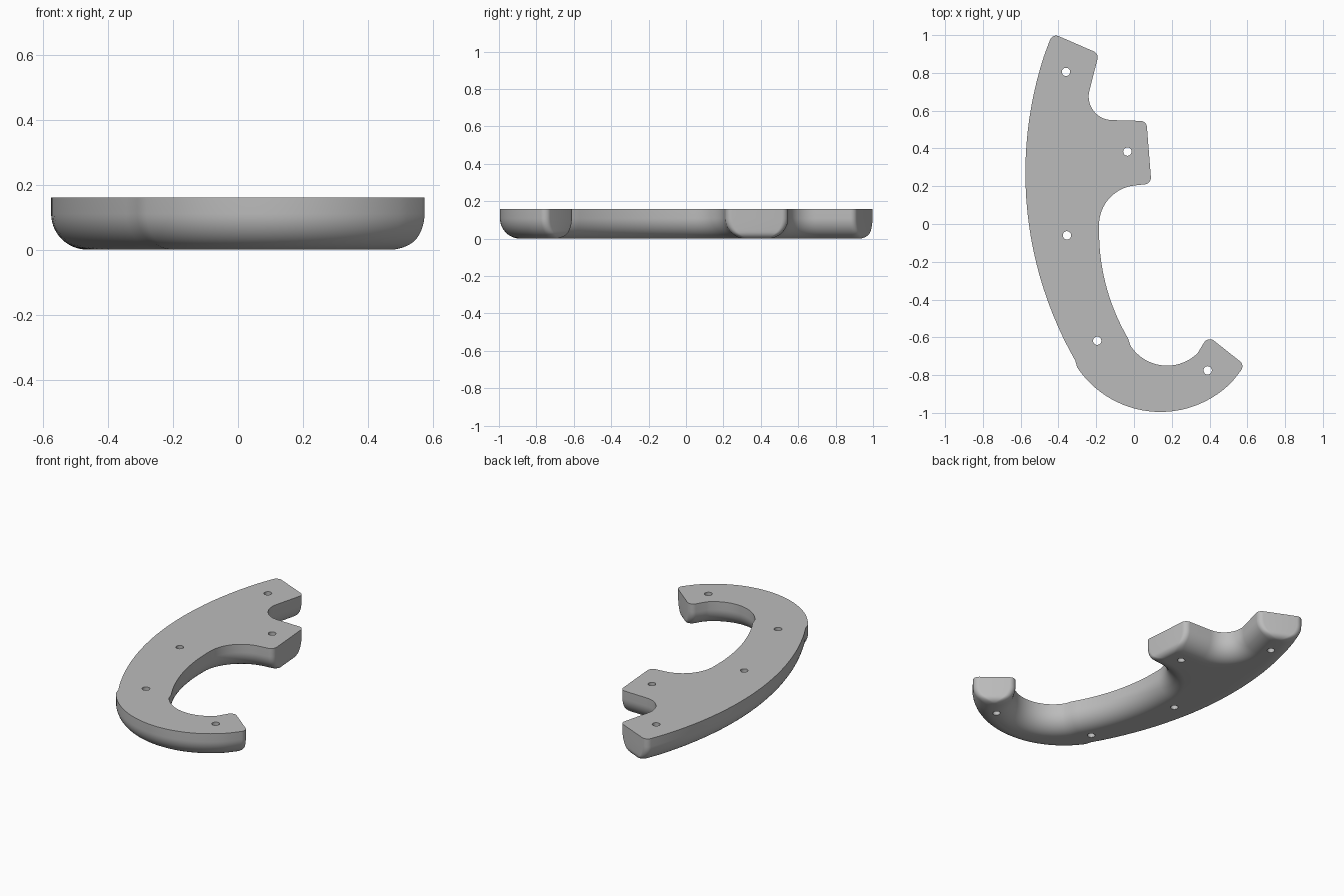
import bpy, bmesh, math
from mathutils import Vector, Matrix

old = bpy.data.objects.get("Cube")
if old:
    bpy.data.objects.remove(old)

HEIGHT = 0.16
SIDE_ROUND = 0.11     # underside rounding along the long sides
END_ROUND = 0.035     # small rounding around the three flat ends
HOLE_RADIUS = 0.022


def arc(cx, cy, r, start, end, n):
    """Points on an arc, angles in degrees."""
    angles = [math.radians(start + (end - start) * i / n) for i in range(n + 1)]
    return [(Vector((cx + r * math.cos(a), cy + r * math.sin(a))), False) for a in angles]


def corner(x, y):
    return [(Vector((x, y)), True)]


# Plate outline, anticlockwise; two neighbouring corners make a flat end
outline = (
    corner(-0.432, 1.009)
    + arc(1.425, 0.27, 2.0, 162, 209.8, 24)            # long back curve
    + arc(0.14, -0.465, 0.53, 209.8, 316, 28)[1:]      # outside of hook
    + corner(0.588, -0.748) + corner(0.392, -0.593)    # hook tip
    + arc(0.175, -0.52, 0.23, -45, -147.7, 22)         # inside of hook
    + arc(0.935, -0.04, 1.12, 212.3, 180, 16)[1:]      # long inner curve
    + arc(0.025, -0.005, 0.21, 180, 97, 18)            # hollow under tab
    + corner(0.092, 0.214) + corner(0.066, 0.545)      # tab end
    + arc(-0.115, 0.675, 0.125, 268, 166, 20)          # notch
    + corner(-0.186, 0.902)
)
# Drop near-duplicate points where arcs meet
outline = [p for i, p in enumerate(outline) if (p[0] - outline[i - 1][0]).length > 0.01]


def inset_at(z, r):
    """How far a quarter-round of radius r pulls in at height z."""
    return r - math.sqrt(r * r - (r - z) ** 2) if z < r else 0.0


def inset_outline(z):
    side, end = inset_at(z, SIDE_ROUND), inset_at(z, END_ROUND)
    n = len(outline)
    normals, depth = [], []
    for i in range(n):
        (a, ca), (b, cb) = outline[i], outline[(i + 1) % n]
        d = (b - a).normalized()
        normals.append(Vector((-d.y, d.x)))
        depth.append(end if ca and cb else side)
    moved = []
    for i, (p, is_corner) in enumerate(outline):
        n1, n2, d1, d2 = normals[i - 1], normals[i], depth[i - 1], depth[i]
        c = n1.dot(n2)
        if is_corner:
            k = 1 - c * c
            p = p + n1 * ((d1 - c * d2) / k) + n2 * ((d2 - c * d1) / k)
        else:
            p = p + (n1 + n2) * (d1 / (1 + c))
        moved.append((p, is_corner))
    return moved


def round_corners(points, steps=8):
    result = []
    n = len(points)
    for i, (p, is_corner) in enumerate(points):
        if not is_corner:
            result.append(p)
            continue
        u, v = points[i - 1][0] - p, points[(i + 1) % n][0] - p
        half = u.angle(v) / 2
        t = min(END_ROUND / math.tan(half), 0.45 * u.length, 0.45 * v.length)
        a, b, w = p + u.normalized() * t, p + v.normalized() * t, math.sin(half)
        for j in range(steps + 1):
            s = j / steps
            k0, k1, k2 = (1 - s) ** 2, 2 * s * (1 - s) * w, s * s
            result.append((a * k0 + p * k1 + b * k2) / (k0 + k1 + k2))
    return result


def new_object(name, bm):
    mesh = bpy.data.meshes.new(name)
    bm.to_mesh(mesh)
    bm.free()
    obj = bpy.data.objects.new(name, mesh)
    bpy.context.collection.objects.link(obj)
    return obj


# Plate body: stacked outlines from the flat top down to the rounded underside
bm = bmesh.new()
steps = 14
heights = [HEIGHT] + [SIDE_ROUND * (1 - math.sin(math.pi / 2 * i / steps)) for i in range(steps + 1)]
rings = [[bm.verts.new((p.x, p.y, z)) for p in round_corners(inset_outline(z))] for z in heights]
for upper, lower in zip(rings, rings[1:]):
    for i in range(len(upper)):
        bm.faces.new((upper[i - 1], lower[i - 1], lower[i], upper[i]))
bm.faces.new(rings[0])
bm.faces.new(rings[-1][::-1])
bmesh.ops.recalc_face_normals(bm, faces=bm.faces)
plate = new_object("curved_plate", bm)

# Screw holes
bm = bmesh.new()
for x, y in ((-0.36, 0.805), (-0.035, 0.383), (-0.355, -0.06), (-0.195, -0.618), (0.39, -0.775)):
    bmesh.ops.create_cone(bm, cap_ends=True, segments=32, radius1=HOLE_RADIUS, radius2=HOLE_RADIUS,
                          depth=1, matrix=Matrix.Translation((x, y, 0)))
cutter = new_object("hole_cutter", bm)
cutter.hide_render = True

# Colour
grey = bpy.data.materials.new("plain_grey")
grey.use_nodes = True
colour = (0.5, 0.5, 0.5, 1)
grey.diffuse_color = colour
grey.node_tree.nodes["Principled BSDF"].inputs["Base Color"].default_value = colour
plate.data.materials.append(grey)

# Cut the holes, then shade
cut = plate.modifiers.new("holes", 'BOOLEAN')
cut.operation = 'DIFFERENCE'
cut.solver = 'EXACT'
cut.object = cutter
bpy.ops.object.select_all(action='DESELECT')
plate.select_set(True)
bpy.context.view_layer.objects.active = plate
bpy.ops.object.modifier_apply(modifier=cut.name)
bpy.data.objects.remove(cutter)
bpy.ops.object.shade_smooth_by_angle(angle=math.radians(35))
